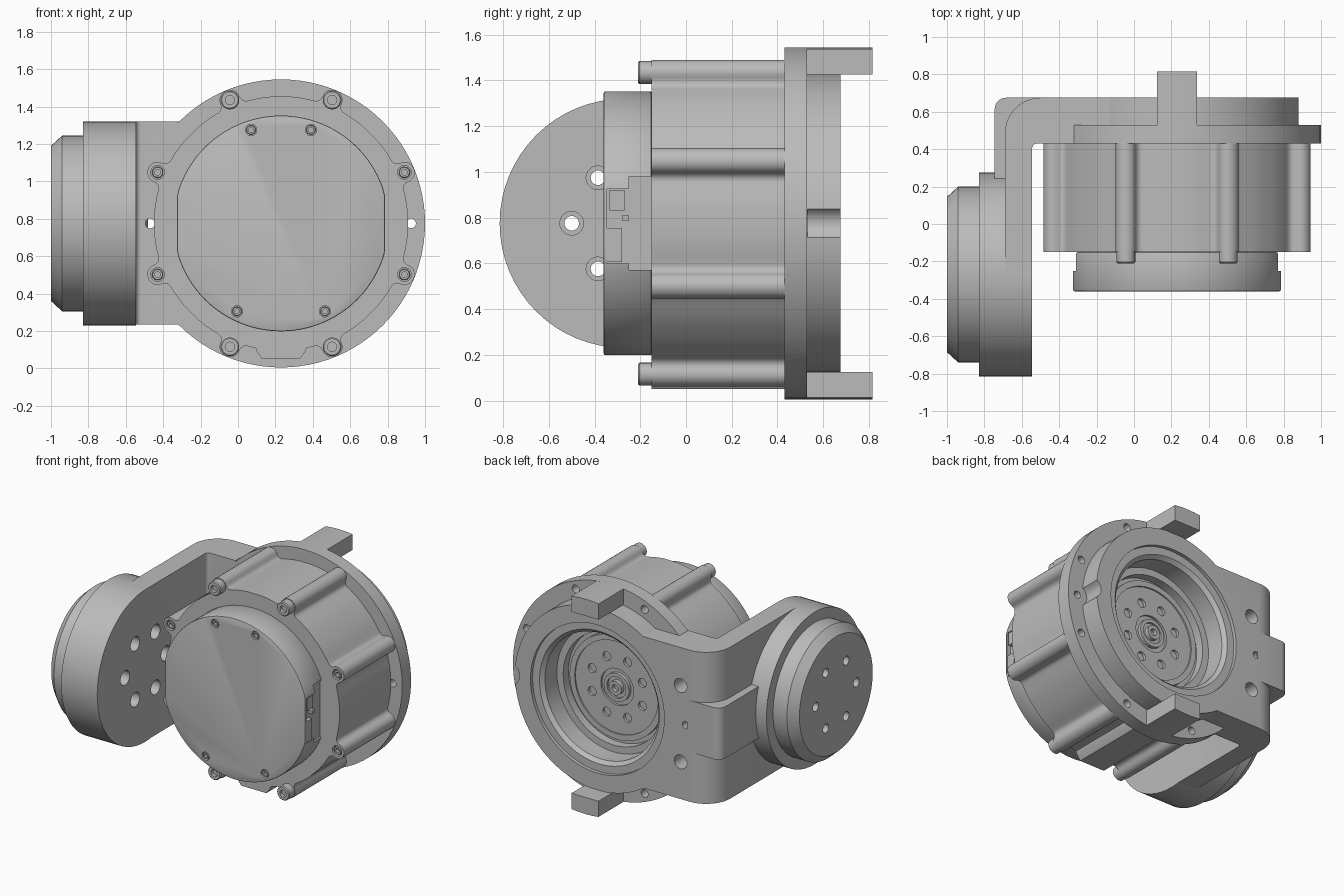
import bpy, bmesh
from math import sin, cos, pi, sqrt, radians
from mathutils import Vector

if "Cube" in bpy.data.objects:
    bpy.data.objects.remove(bpy.data.objects["Cube"])

grey = bpy.data.materials.new("machined_grey")
grey.use_nodes = True
grey.diffuse_color = (0.5, 0.5, 0.5, 1)
grey.node_tree.nodes["Principled BSDF"].inputs["Base Color"].default_value = (0.5, 0.5, 0.5, 1)

CX, CZ = 0.23, 0.775       # motor axis runs along y
DY = -0.27                 # side joint axis runs along x


def place(axis, u, v, h):
    return {"X": (h, u, v), "Y": (u, h, v), "Z": (u, v, h)}[axis]


def finish(name, bm):
    bmesh.ops.remove_doubles(bm, verts=bm.verts, dist=1e-5)
    bmesh.ops.recalc_face_normals(bm, faces=bm.faces)
    mesh = bpy.data.meshes.new(name)
    bm.to_mesh(mesh)
    bm.free()
    mesh.materials.append(grey)
    ob = bpy.data.objects.new(name, mesh)
    bpy.context.collection.objects.link(ob)
    return ob


def prism(name, pts, axis, a, b):
    """Extrude a flat outline along an axis."""
    bm = bmesh.new()
    lo = [bm.verts.new(place(axis, u, v, a)) for u, v in pts]
    hi = [bm.verts.new(place(axis, u, v, b)) for u, v in pts]
    bm.faces.new(lo)
    bm.faces.new(hi)
    for i in range(len(pts)):
        j = (i + 1) % len(pts)
        bm.faces.new((lo[i], lo[j], hi[j], hi[i]))
    return finish(name, bm)


def lathe(name, profile, axis, centre, sides=64):
    """Spin a closed (radius, height) profile around an axis."""
    bm = bmesh.new()
    rings = []
    for r, h in profile:
        rings.append([bm.verts.new(place(axis, centre[0] + r * cos(2 * pi * k / sides),
                                         centre[1] + r * sin(2 * pi * k / sides), h))
                      for k in range(sides)])
    n = len(profile)
    for i in range(n):
        j = (i + 1) % n
        if profile[i][0] == 0 and profile[j][0] == 0:
            continue
        for k in range(sides):
            m = (k + 1) % sides
            bm.faces.new((rings[i][k], rings[i][m], rings[j][m], rings[j][k]))
    return finish(name, bm)


def rod(name, r, a, b, axis, centre, sides=24):
    return lathe(name, [(0, a), (r, a), (r, b), (0, b)], axis, centre, sides)


def box(name, x0, x1, y0, y1, z0, z1):
    return prism(name, [(x0, y0), (x1, y0), (x1, y1), (x0, y1)], "Z", z0, z1)


def cut(targets, cutter):
    for ob in targets:
        mod = ob.modifiers.new("cut", "BOOLEAN")
        mod.operation, mod.solver, mod.object = "DIFFERENCE", "EXACT", cutter
        bpy.context.view_layer.objects.active = ob
        bpy.ops.object.modifier_apply(modifier=mod.name)
    bpy.data.objects.remove(cutter)


def arc(cx, cy, r, a0, a1, n=8):
    return [(cx + r * cos(radians(a0 + (a1 - a0) * i / n)),
             cy + r * sin(radians(a0 + (a1 - a0) * i / n))) for i in range(n + 1)]


def around(radius, deg, centre):
    return centre[0] + radius * cos(radians(deg)), centre[1] + radius * sin(radians(deg))


AXIS = (CX, CZ)
bolt_angles = [22.5 + 45 * k for k in range(8)]

# Motor body: round housing with eight filleted bolt bosses
BR, BOSS, FIL, ROUND = 0.714, 0.055, 0.034, 0.68
side = [(BOSS * sin(t * pi / 12), BR + BOSS * cos(t * pi / 12)) for t in range(7)]
side += [(BOSS + FIL - FIL * cos(t * pi / 8), BR - FIL * sin(t * pi / 8)) for t in range(1, 5)]
side += [(BR * radians(d), ROUND) for d in (10, 14, 18)]
boss = [(-s, r) for s, r in reversed(side[1:])] + side
outline = []
for ang in bolt_angles:
    outline += [around(r, ang + s / BR * 180 / pi, AXIS) for s, r in boss]
body = prism("motor_body", outline, "Y", -0.15, 0.43)
prism("bottom_lug", [(0.08, 0.15), (0.1, 0.09), (0.13, 0.05), (0.33, 0.05), (0.36, 0.09), (0.38, 0.15)],
      "Y", -0.15, 0.43)

# Front cover with flats on both sides
cover_pts = []
for k in range(96):
    x, z = around(0.577, k * 3.75, (0, CZ))
    cover_pts.append((CX + max(-0.555, min(0.555, x)), z))
cover = prism("front_cover", cover_pts, "Y", -0.36, -0.15)
bev = cover.modifiers.new("edge", "BEVEL")
bev.width, bev.segments, bev.limit_method, bev.angle_limit = 0.008, 2, "ANGLE", radians(50)
bpy.context.view_layer.objects.active = cover
bpy.ops.object.modifier_apply(modifier="edge")

# Connector pockets and sockets in the cover flats
for s, label in ((1, "left"), (-1, "right")):
    xs = sorted((CX + s * 0.525, CX + s * 0.7))
    cut([cover], box("cutter", *xs, -0.25, -0.14, 0.57, 0.98))
    cut([cover], box("cutter", *xs, -0.345, -0.24, 0.6, 0.925))
    xs = sorted((CX + s * 0.51, CX + s * 0.552))
    box(label + "_lower_socket", *xs, -0.345, -0.28, 0.605, 0.755)
    box(label + "_upper_socket", *xs, -0.335, -0.27, 0.83, 0.92)
    box(label + "_socket_key", *xs, -0.28, -0.25, 0.785, 0.81)


# Screws with recessed sockets
def screw(name, x, z, r, top, bottom):
    lathe(name, [(0, top + 0.025), (r * 0.5, top + 0.025), (r * 0.5, top), (r * 0.88, top),
                 (r, top + 0.006), (r, bottom), (0, bottom)], "Y", (x, z), 24)


for i, ang in enumerate(bolt_angles):
    x, z = around(BR, ang, AXIS)
    if abs(cos(radians(ang))) < 0.5:
        screw("body_bolt_%d" % i, x, z, 0.05, -0.21, -0.14)
    else:
        cut([body], rod("cutter", 0.037, -0.2, -0.11, "Y", (x, z)))
        screw("sunk_bolt_%d" % i, x, z, 0.03, -0.145, -0.1)
for i, (x, z) in enumerate(((0.07, 1.275), (0.39, 1.275), (-0.005, 0.305), (0.465, 0.305))):
    cut([cover], rod("cutter", 0.03, -0.4, -0.33, "Y", (x, z)))
    screw("cover_screw_%d" % i, x, z, 0.025, -0.355, -0.32)

# Rear flange with stepped bore
flange = lathe("rear_flange", [(0.77, 0.43), (0.77, 0.53), (0.653, 0.53), (0.653, 0.675), (0.53, 0.675),
                               (0.53, 0.65), (0.475, 0.65), (0.45, 0.625), (0.45, 0.49),
                               (0.4, 0.49), (0.4, 0.43)], "Y", AXIS, 96)

# Angled bracket joining the flange and the side joint
bracket = prism("angle_bracket",
                [(-0.545, DY), (-0.69, DY)] + arc(-0.5, 0.485, 0.19, 180, 90, 10)
                + [(-0.13, 0.675), (-0.13, 0.53), (-0.32, 0.53), (-0.32, 0.43)]
                + arc(-0.52, 0.405, 0.025, 90, 180, 4), "Z", 0.235, 1.32)
cut([bracket], rod("cutter", 0.6, 0.3, 0.8, "Y", AXIS, 96))
prism("bracket_rib", [(-0.6, 0.2), (-0.745, 0.2)] + arc(-0.685, 0.615, 0.06, 180, 90, 5)
      + [(-0.48, 0.675), (-0.6, 0.45)], "Z", 0.59, 0.96)

# Flange bolt holes, pin holes and edge scallop
for ang in bolt_angles:
    near = [flange, bracket] if cos(radians(ang)) < -0.8 else [flange]
    cut(near, lathe("cutter", [(0, 0.4), (0.028, 0.4), (0.028, 0.56), (0.05, 0.56), (0.05, 0.8), (0, 0.8)],
                    "Y", around(BR, ang, AXIS), 20))
cut([flange, bracket], rod("cutter", 0.026, 0.4, 0.8, "Y", (CX - 0.7, CZ)))
cut([flange], rod("cutter", 0.026, 0.4, 0.8, "Y", (CX + 0.695, CZ)))
cut([flange], rod("cutter", 0.075, 0.531, 0.8, "Y", (CX + 0.69, CZ)))

# Output disc and hub inside the bore
disc = lathe("output_disc", [(0, 0.4), (0.37, 0.4), (0.37, 0.46), (0.33, 0.46), (0.33, 0.45),
                             (0.13, 0.45), (0.13, 0.435), (0, 0.435)], "Y", AXIS)
for ang in bolt_angles:
    cut([disc], rod("cutter", 0.032, 0.41, 0.5, "Y", around(0.215, ang, AXIS), 20))
lathe("output_hub", [(0, 0.42), (0.1, 0.42), (0.1, 0.46), (0.075, 0.46), (0.075, 0.445), (0.05, 0.445),
                     (0.05, 0.475), (0.025, 0.475), (0.025, 0.445), (0, 0.445)], "Y", AXIS, 32)

# Locating tabs above and below the flange
half, lean = 0.107, sqrt(0.77 ** 2 - 0.107 ** 2)
for s, label in ((1, "upper"), (-1, "lower")):
    pts = [(CX - half, CZ + s * 0.65), (CX - half, CZ + s * lean)]
    pts += [(CX + d, CZ + s * sqrt(0.77 ** 2 - d * d)) for d in (-0.055, 0, 0.055)]
    pts += [(CX + half, CZ + s * lean), (CX + half, CZ + s * 0.65)]
    prism(label + "_tab", pts, "Y", 0.52, 0.815)

# Side joint housing with stepped, tapered cap
joint = lathe("side_joint", [(0, -1), (0.415, -1), (0.47, -0.94), (0.47, -0.83), (0.545, -0.83),
                             (0.545, -0.545), (0, -0.545)], "X", (DY, CZ))
for k in range(6):
    cut([joint, bracket], lathe("cutter", [(0, -1.1), (0.032, -1.1), (0.032, -0.62), (0.052, -0.62),
                                           (0.052, -0.5), (0, -0.5)], "X",
                                around(0.23, 60 * k, (DY, CZ)), 20))

# Smooth round surfaces, keep machined edges sharp
bpy.ops.object.select_all(action="DESELECT")
for ob in bpy.context.scene.objects:
    if ob.type == "MESH":
        ob.select_set(True)
        bpy.context.view_layer.objects.active = ob
bpy.ops.object.shade_smooth_by_angle(angle=radians(30))
